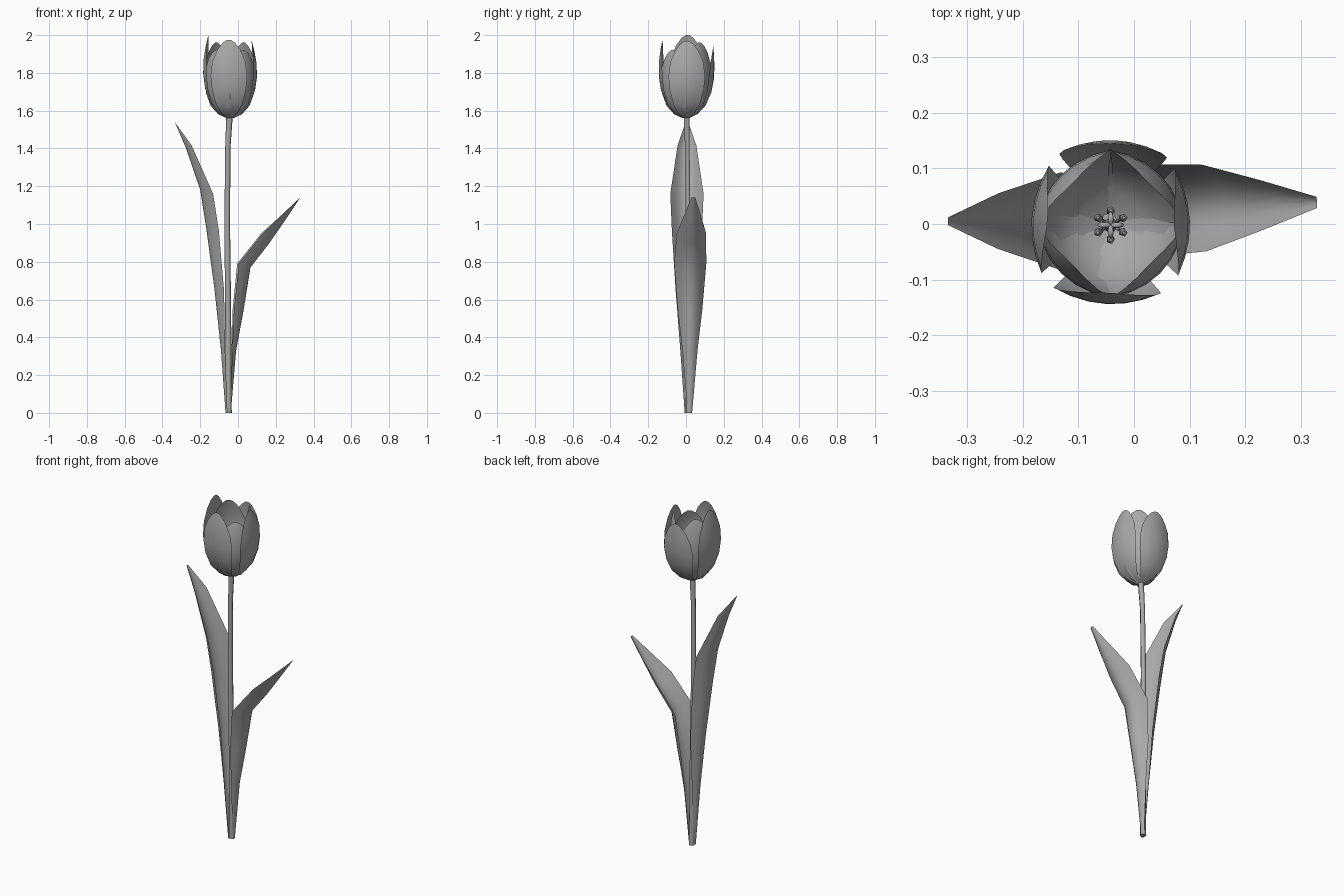
import bpy, bmesh
from math import pi, sin, cos, radians
from mathutils import Matrix, Vector

if "Cube" in bpy.data.objects:
    bpy.data.objects.remove(bpy.data.objects["Cube"])

grey = bpy.data.materials.new("soft_grey")
grey.use_nodes = True
grey.diffuse_color = (0.4, 0.4, 0.4, 1)
grey.node_tree.nodes["Principled BSDF"].inputs["Base Color"].default_value = grey.diffuse_color


def finish(name, bm):
    mesh = bpy.data.meshes.new(name)
    bm.to_mesh(mesh)
    bm.free()
    mesh.materials.append(grey)
    for face in mesh.polygons:
        face.use_smooth = True
    ob = bpy.data.objects.new(name, mesh)
    bpy.context.collection.objects.link(ob)
    return ob


def blade(name, stations, place, columns=6):
    """Cupped sheet; each station is radius, height, half width, cup, lift."""
    bm = bmesh.new()
    rows = []
    for r, z, w, cup, lift in stations:
        row = []
        for i in range(columns + 1):
            t = 2 * i / columns - 1
            p = Vector((r - cup * t * t, w * t, z + lift * t * t))
            row.append(bm.verts.new(place @ p))
        rows.append(row)
    for a, b in zip(rows, rows[1:]):
        for i in range(columns):
            bm.faces.new((a[i], a[i + 1], b[i + 1], b[i]))
    return finish(name, bm)


def tube(name, path, sides=6):
    """Tube with flat ends; each path point is x, y, z, radius."""
    bm = bmesh.new()
    rings = []
    for x, y, z, r in path:
        rings.append([bm.verts.new((x + r * cos(2 * pi * i / sides),
                                    y + r * sin(2 * pi * i / sides), z))
                      for i in range(sides)])
    for a, b in zip(rings, rings[1:]):
        for i in range(sides):
            j = (i + 1) % sides
            bm.faces.new((a[i], a[j], b[j], b[i]))
    bm.faces.new(rings[0][::-1])
    bm.faces.new(rings[-1])
    ob = finish(name, bm)
    for face in ob.data.polygons:
        if len(face.vertices) > 4:
            face.use_smooth = False
    return ob


def spot(x, y, angle):
    return Matrix.Translation((x, y, 0)) @ Matrix.Rotation(angle, 4, 'Z')


# Stem
tube("stem", [(-.05, .016, 0, .017), (-.052, .014, .5, .016),
              (-.057, .011, 1, .015), (-.054, .007, 1.4, .014),
              (-.045, .003, 1.57, .017)])

# Leaves
tall_leaf = [(.016, 0, .012, .01, 0), (.04, .33, .035, .022, 0),
             (.074, .65, .06, .05, 0), (.117, .97, .08, .065, 0),
             (.15, 1.18, .088, .068, -.02), (.225, 1.4, .05, .03, .015),
             (.285, 1.54, .007, 0, 0)]
short_leaf = [(.012, 0, .012, .005, 0), (.04, .33, .04, .022, 0),
              (.08, .545, .065, .055, 0), (.116, .77, .085, .066, .02),
              (.217, .9, .078, .04, .05), (.3, 1.02, .045, .02, .025),
              (.38, 1.14, .01, 0, 0)]
blade("right_tall_leaf", tall_leaf, spot(-.05, .005, pi))
blade("left_short_leaf", short_leaf, spot(-.05, .02, .05))

# Petals: fraction of height, radius, half width
petal = [(0, .012, .014), (.06, .06, .042), (.18, .102, .07),
         (.36, .13, .09), (.54, .14, .097), (.72, .137, .088),
         (.87, .126, .062), (.96, .117, .034), (1, .112, .01)]


def add_petal(name, angle, top, scale, cup, flare=0):
    base = 1.56
    stations = [(r * scale + flare * f ** 3, base + f * (top - base), w,
                 cup * w * w, 0) for f, r, w in petal]
    blade(name, stations, spot(-.042, 0, radians(angle)))


for name, angle, top, flare in (("left", 2, 1.97, 0), ("back", 88, 1.94, .03),
                                ("right", 176, 2.0, 0), ("front", 267, 1.975, .01)):
    add_petal(name + "_outer_petal", angle, top, 1.02, 2.6, flare)
for i, name in enumerate(("back_left", "back_right", "front_right", "front_left")):
    add_petal(name + "_inner_petal", 45 + 90 * i, 1.96 if i < 2 else 1.92, .9, 3.5)

# Pistil with a four-lobed top
cx, cy = -.042, -.002
tube("pistil", [(cx, cy, 1.56, .01), (cx, cy, 1.64, .013), (cx, cy, 1.7, .009)])
bm = bmesh.new()
for i in range(4):
    a = i * pi / 2
    lobe = (Matrix.Translation((cx + .011 * cos(a), cy + .011 * sin(a), 1.705))
            @ Matrix.Rotation(a, 4, 'Z') @ Matrix.Diagonal((.015, .006, .008, 1)))
    bmesh.ops.create_icosphere(bm, subdivisions=1, radius=1, matrix=lobe)
finish("pistil_top", bm)

# Stamens
for i in range(6):
    a = i * pi / 3 + pi / 6
    path = [(cx + r * cos(a), cy + r * sin(a), z, w) for r, z, w in
            ((.01, 1.565, .003), (.022, 1.62, .003), (.025, 1.63, .008),
             (.027, 1.67, .007), (.027, 1.685, .003))]
    tube("stamen_%d" % (i + 1), path, 5)
